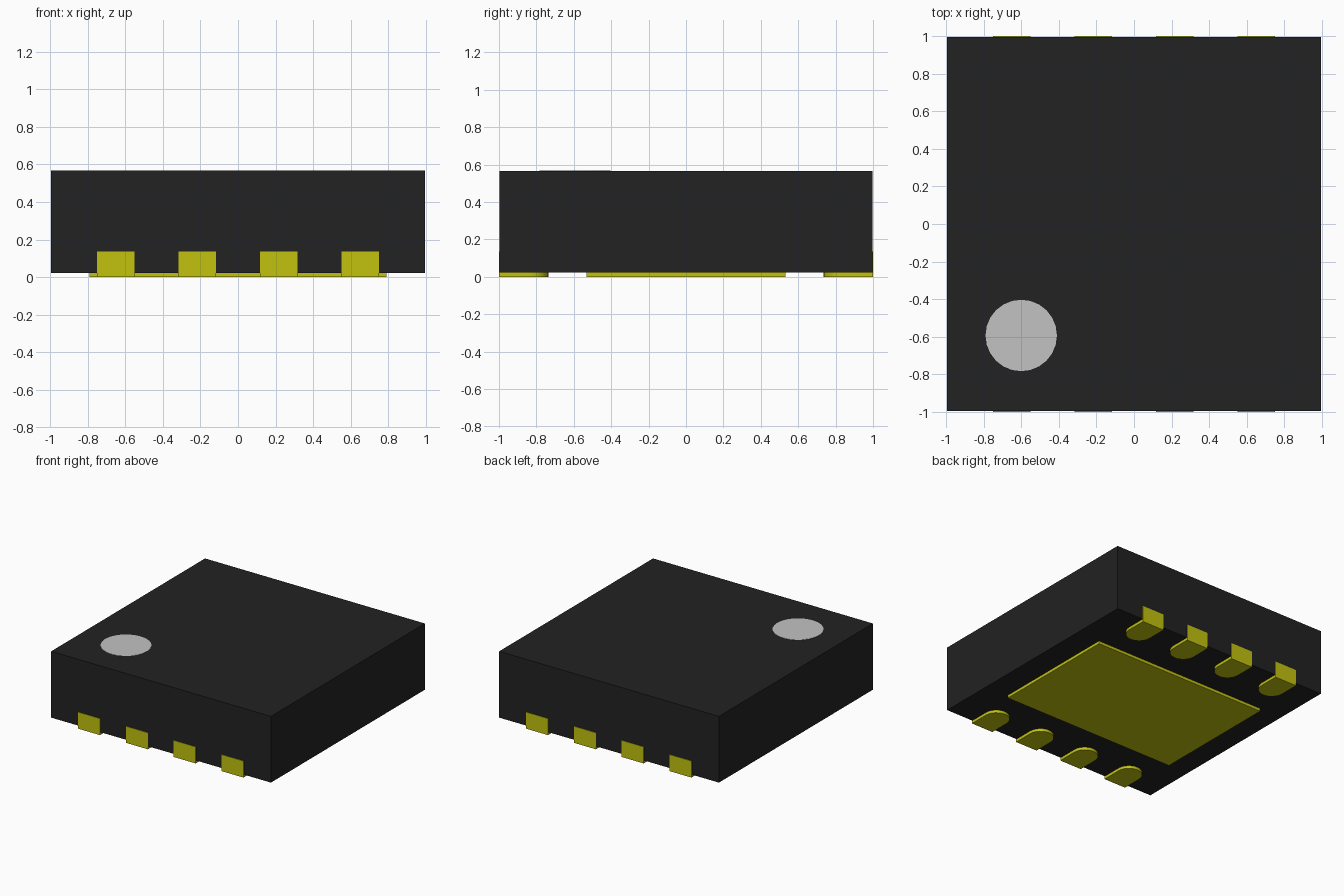
import bpy, bmesh, math

cube = bpy.data.objects.get("Cube")
if cube:
    bpy.data.objects.remove(cube, do_unlink=True)


def material(name, r, g, b):
    m = bpy.data.materials.new(name)
    m.use_nodes = True
    m.diffuse_color = (r, g, b, 1)
    bsdf = m.node_tree.nodes["Principled BSDF"]
    bsdf.inputs["Base Color"].default_value = (r, g, b, 1)
    bsdf.inputs["Roughness"].default_value = 0.6
    return m


BLACK = material("black plastic", 0.016, 0.016, 0.016)
GOLD = material("yellow contact metal", 0.54, 0.54, 0.005)
GREY = material("light grey marking", 0.54, 0.54, 0.54)


def prism(name, outline, z0, z1, mat):
    """Extrude a flat outline from z0 up to z1."""
    bm = bmesh.new()
    face = bm.faces.new([bm.verts.new((x, y, z0)) for x, y in outline])
    ext = bmesh.ops.extrude_face_region(bm, geom=[face])
    top = [v for v in ext["geom"] if isinstance(v, bmesh.types.BMVert)]
    bmesh.ops.translate(bm, verts=top, vec=(0, 0, z1 - z0))
    bmesh.ops.recalc_face_normals(bm, faces=bm.faces)
    mesh = bpy.data.meshes.new(name)
    bm.to_mesh(mesh)
    bm.free()
    mesh.materials.append(mat)
    obj = bpy.data.objects.new(name, mesh)
    bpy.context.collection.objects.link(obj)
    return obj


def rectangle(hx, hy):
    return [(-hx, -hy), (hx, -hy), (hx, hy), (-hx, hy)]


def arc(cx, cy, r, start, end, steps):
    angles = [math.radians(start + (end - start) * i / steps) for i in range(steps + 1)]
    return [(cx + r * math.cos(a), cy + r * math.sin(a)) for a in angles]


BODY_BOTTOM, BODY_TOP = 0.023, 0.566

# Package body and the thermal pad beneath it
prism("package_body", rectangle(0.996, 0.996), BODY_BOTTOM, BODY_TOP, BLACK)
prism("thermal_pad", rectangle(0.79, 0.533), 0, BODY_BOTTOM + 0.005, GOLD)

# Orientation dot on the top face
prism("orientation_dot", arc(-0.6, -0.593, 0.19, 0, 360, 24)[:-1],
      BODY_TOP - 0.004, BODY_TOP + 0.002, GREY)

# Four contacts along the front and back, each with a rounded inner end
PIN_HALF, PIN_INNER = 0.1, 0.735
for side, side_name in ((-1, "front"), (1, "back")):
    for i in range(4):
        x = -0.65 + i * 1.3 / 3
        outline = [(x - PIN_HALF, 1.0), (x + PIN_HALF, 1.0)]
        outline += arc(x, PIN_INNER + PIN_HALF, PIN_HALF, 0, -180, 12)
        outline = [(px, py * side) for px, py in outline]
        pin = prism(f"{side_name}_contact_{i + 1}", outline, 0, 0.135, GOLD)
        # Smooth the rounded end, keep the corners sharp
        bpy.ops.object.select_all(action='DESELECT')
        pin.select_set(True)
        bpy.context.view_layer.objects.active = pin
        bpy.ops.object.shade_smooth_by_angle(angle=math.radians(30))
